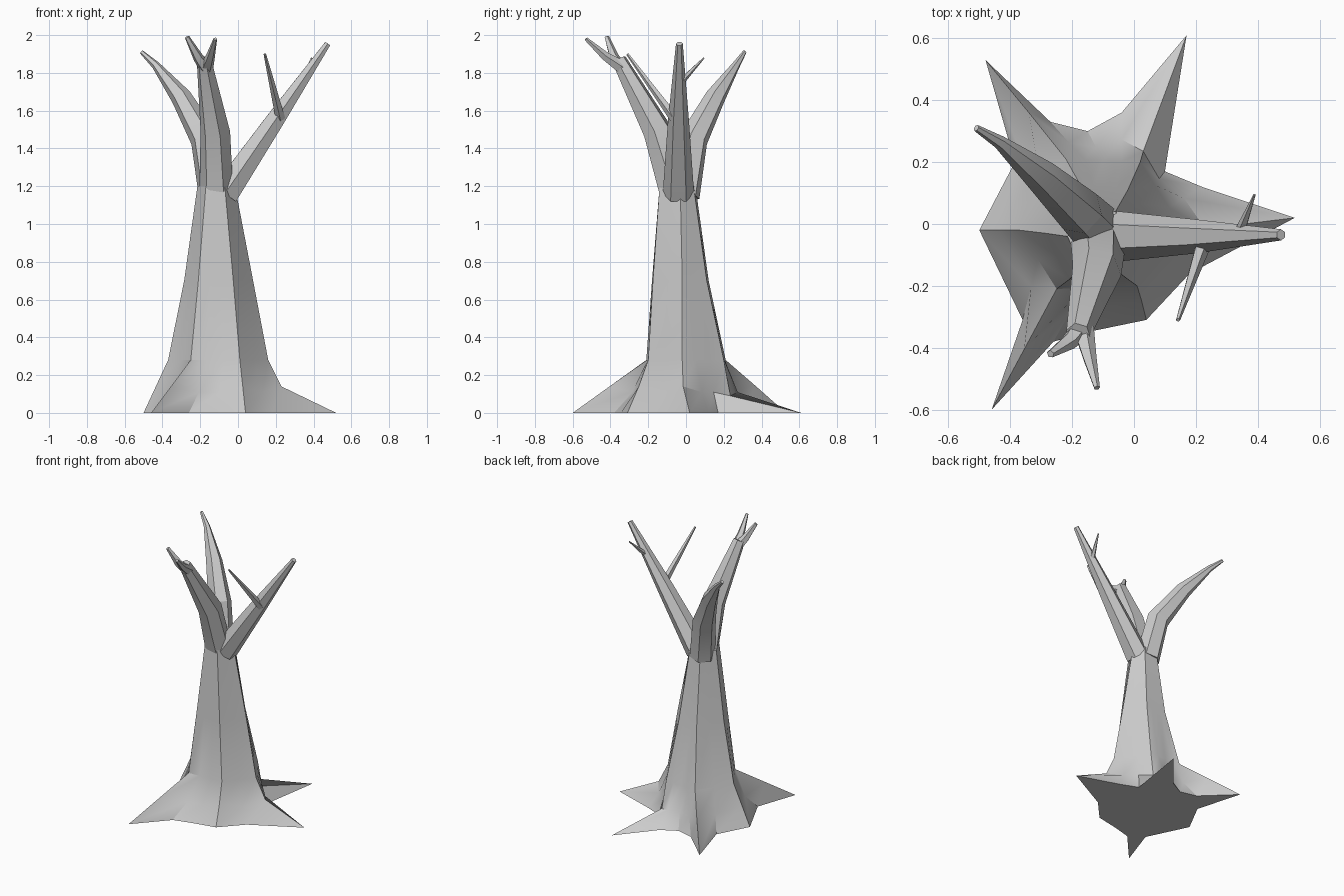
import bpy, bmesh, math
from mathutils import Vector

if "Cube" in bpy.data.objects:
    bpy.data.objects.remove(bpy.data.objects["Cube"])


def finish(name, bm, angle):
    bmesh.ops.recalc_face_normals(bm, faces=bm.faces)
    me = bpy.data.meshes.new(name)
    bm.to_mesh(me)
    bm.free()
    ob = bpy.data.objects.new(name, me)
    bpy.context.collection.objects.link(ob)
    bpy.ops.object.select_all(action='DESELECT')
    ob.select_set(True)
    bpy.context.view_layer.objects.active = ob
    bpy.ops.object.shade_smooth_by_angle(angle=math.radians(angle))
    return ob


def loft(name, rings, angle=25):
    """Skin a list of equal-length point rings, capped at both ends."""
    bm = bmesh.new()
    vr = [[bm.verts.new(p) for p in r] for r in rings]
    n = len(vr[0])
    for a, b in zip(vr, vr[1:]):
        for i in range(n):
            j = (i + 1) % n
            bm.faces.new((a[i], a[j], b[j], b[i]))
    bm.faces.new(vr[0][::-1])
    bm.faces.new(vr[-1])
    return finish(name, bm, angle)


def limb(name, path, radii, sides=6):
    """Tapered faceted limb along a path."""
    pts = [Vector(p) for p in path]
    rings = []
    for k, p in enumerate(pts):
        d = pts[min(k + 1, len(pts) - 1)] - pts[max(k - 1, 0)]
        q = d.to_track_quat('Z', 'Y')
        rings.append([p + q @ Vector((radii[k] * math.cos(t), radii[k] * math.sin(t), 0))
                      for t in (2 * math.pi * i / sides for i in range(sides))])
    return loft(name, rings)


# Trunk: six ridges running from root tip to crown, with base valleys after each ridge
ridges = [
    [(.52, .02, 0), (.23, -.015, .14), (.16, -.02, .28), (.08, -.02, .7), (-.01, -.03, 1.17)],
    [(.17, .61, 0), (.03, .235, .09), (.02, .2, .28), (-.02, .11, .7), (-.06, .04, 1.2)],
    [(-.48, .53, 0), (-.34, .36, .15), (-.22, .21, .28), (-.17, .12, .7), (-.15, .05, 1.2)],
    [(-.5, -.02, 0), (-.435, -.02, .14), (-.37, -.02, .28), (-.285, -.03, .7), (-.215, -.04, 1.2)],
    [(-.46, -.6, 0), (-.355, -.405, .14), (-.25, -.21, .28), (-.21, -.18, .7), (-.17, -.14, 1.2)],
    [(.04, -.31, 0), (.025, -.25, .14), (.01, -.2, .28), (-.025, -.175, .7), (-.07, -.14, 1.2)],
]
valleys = [
    [(.22, .12), (.10, .17)],
    [(-.04, .36), (-.15, .30), (-.27, .33)],
    [(-.385, .2)],
    [(-.36, -.31)],
    [(-.26, -.38), (-.13, -.345)],
    [(.18, -.16)],
]
columns = []
for i, ridge in enumerate(ridges):
    a = [Vector(p) for p in ridge]
    b = [Vector(p) for p in ridges[(i + 1) % 6]]
    columns.append(a)
    for k, (x, y) in enumerate(valleys[i]):
        t = (k + 1) / (len(valleys[i]) + 1)
        col = [p.lerp(q, t) for p, q in zip(a, b)]
        col[0] = Vector((x, y, 0))
        col[1] = col[0].lerp(col[2], .55)
        col[1].z = .11
        columns.append(col)
loft("trunk", [[c[k] for c in columns] for k in range(5)], 30)

# Main branches
limb("right_branch", [(-.07, -.04, 1.16), (.2, -.04, 1.555), (.475, -.035, 1.955)],
     [.083, .055, .018])
limb("front_branch", [(-.115, -.055, 1.15), (-.12, -.15, 1.49), (-.18, -.355, 1.87)],
     [.09, .08, .04])
limb("left_branch", [(-.125, -.01, 1.15), (-.175, .04, 1.45), (-.30, .155, 1.67),
                     (-.435, .265, 1.84), (-.51, .31, 1.91)],
     [.085, .078, .055, .022, .011])

# Forked tips of the front branch
limb("fork_left", [(-.175, -.34, 1.83), (-.21, -.38, 1.88), (-.27, -.42, 1.99)],
     [.036, .028, .013], 5)
limb("fork_right", [(-.165, -.34, 1.83), (-.145, -.43, 1.89), (-.12, -.53, 1.98)],
     [.036, .024, .01], 5)

# Small twigs on the right branch
limb("front_twig", [(.225, -.06, 1.56), (.142, -.31, 1.9)], [.027, .007], 5)
limb("back_twig", [(.345, -.02, 1.76), (.39, .095, 1.88)], [.018, .004], 5)
